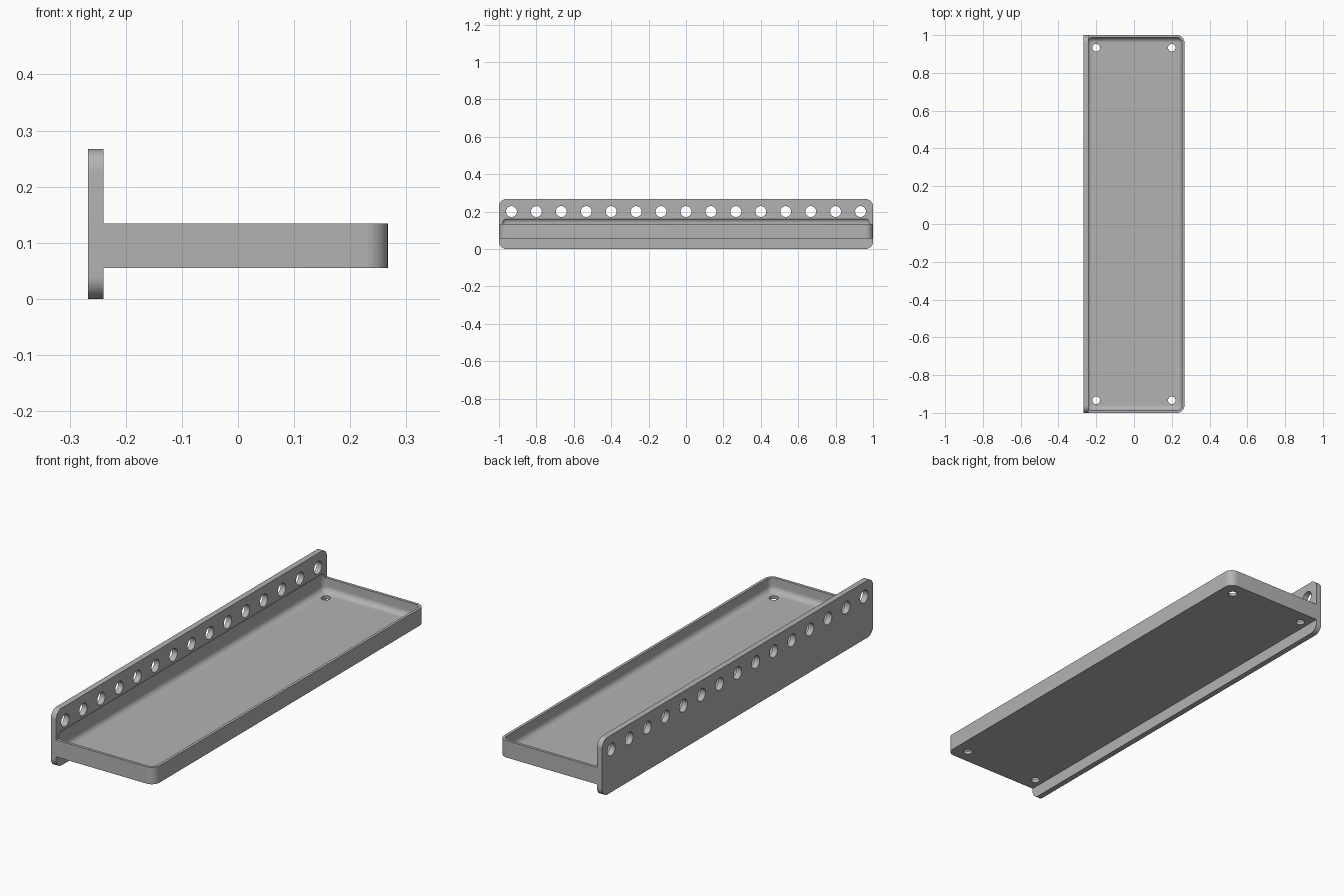
import bpy
import bmesh
from math import radians
from mathutils import Matrix, Vector

default = bpy.data.objects.get("Cube")
if default:
    bpy.data.objects.remove(default, do_unlink=True)

PLATE_BACK, PLATE_FRONT, TRAY_FRONT = -0.267, -0.24, 0.267
PITCH = 2 / 15


def make_object(name, bm):
    bmesh.ops.recalc_face_normals(bm, faces=bm.faces)
    mesh = bpy.data.meshes.new(name)
    bm.to_mesh(mesh)
    bm.free()
    obj = bpy.data.objects.new(name, mesh)
    bpy.context.collection.objects.link(obj)
    return obj


def rounded_box(name, low, high, radius, picks_edge):
    """Box between two corners, rounding the edges that pass the test."""
    low, high = Vector(low), Vector(high)
    bm = bmesh.new()
    bmesh.ops.create_cube(bm, size=1)
    bmesh.ops.scale(bm, vec=high - low, verts=bm.verts)
    bmesh.ops.translate(bm, vec=(low + high) / 2, verts=bm.verts)
    edges = [e for e in bm.edges
             if picks_edge(e.verts[1].co - e.verts[0].co, e.verts[0].co)]
    bmesh.ops.bevel(bm, geom=edges, offset=radius, segments=10,
                    profile=0.5, affect='EDGES')
    return make_object(name, bm)


def add_drill(bm, center, radius, turn):
    matrix = Matrix.Translation(center) @ turn
    bmesh.ops.create_cone(bm, cap_ends=True, segments=32, radius1=radius,
                          radius2=radius, depth=0.08, matrix=matrix)


def combine(target, tool, operation):
    tool.hide_render = True
    mod = target.modifiers.new(operation.title(), 'BOOLEAN')
    mod.operation, mod.solver, mod.object = operation, 'EXACT', tool
    bpy.context.view_layer.objects.active = target
    bpy.ops.object.modifier_apply(modifier=mod.name)
    bpy.data.objects.remove(tool, do_unlink=True)


# Upright mounting plate, rounded at its four outline corners
shelf = rounded_box("shelf_tray", (PLATE_BACK, -1, 0), (PLATE_FRONT, 1, 0.267),
                    0.04, lambda d, p: abs(d.x) > 0.01)

# Tray body, rounded at its two outer corners
body = rounded_box("tray_body", (PLATE_FRONT - 0.012, -1, 0.055),
                   (TRAY_FRONT, 1, 0.134), 0.04,
                   lambda d, p: abs(d.z) > 0.01 and p.x > 0)
combine(shelf, body, 'UNION')

# Hollow with soft edges, reaching slightly into the plate
hollow = rounded_box("hollow_cutter", (PLATE_FRONT - 0.009, -0.987, 0.069),
                     (TRAY_FRONT - 0.013, 0.987, 0.167), 0.027,
                     lambda d, p: True)
combine(shelf, hollow, 'DIFFERENCE')

# Row of mounting holes and four drain holes
drills = bmesh.new()
for i in range(-7, 8):
    add_drill(drills, (PLATE_FRONT, i * PITCH, 0.2), 0.029,
              Matrix.Rotation(radians(90), 4, 'Y'))
for x in (-0.2, 0.2):
    for y in (-7 * PITCH, 7 * PITCH):
        add_drill(drills, (x, y, 0.06), 0.02, Matrix.Identity(4))
combine(shelf, make_object("hole_cutter", drills), 'DIFFERENCE')

# Single grey finish
grey = bpy.data.materials.new("grey_plastic")
grey.use_nodes = True
color = (0.45, 0.45, 0.45, 1)
grey.diffuse_color = color
grey.node_tree.nodes["Principled BSDF"].inputs["Base Color"].default_value = color
shelf.data.materials.clear()
shelf.data.materials.append(grey)

bpy.ops.object.select_all(action='DESELECT')
shelf.select_set(True)
bpy.context.view_layer.objects.active = shelf
bpy.ops.object.shade_smooth_by_angle(angle=radians(30))
